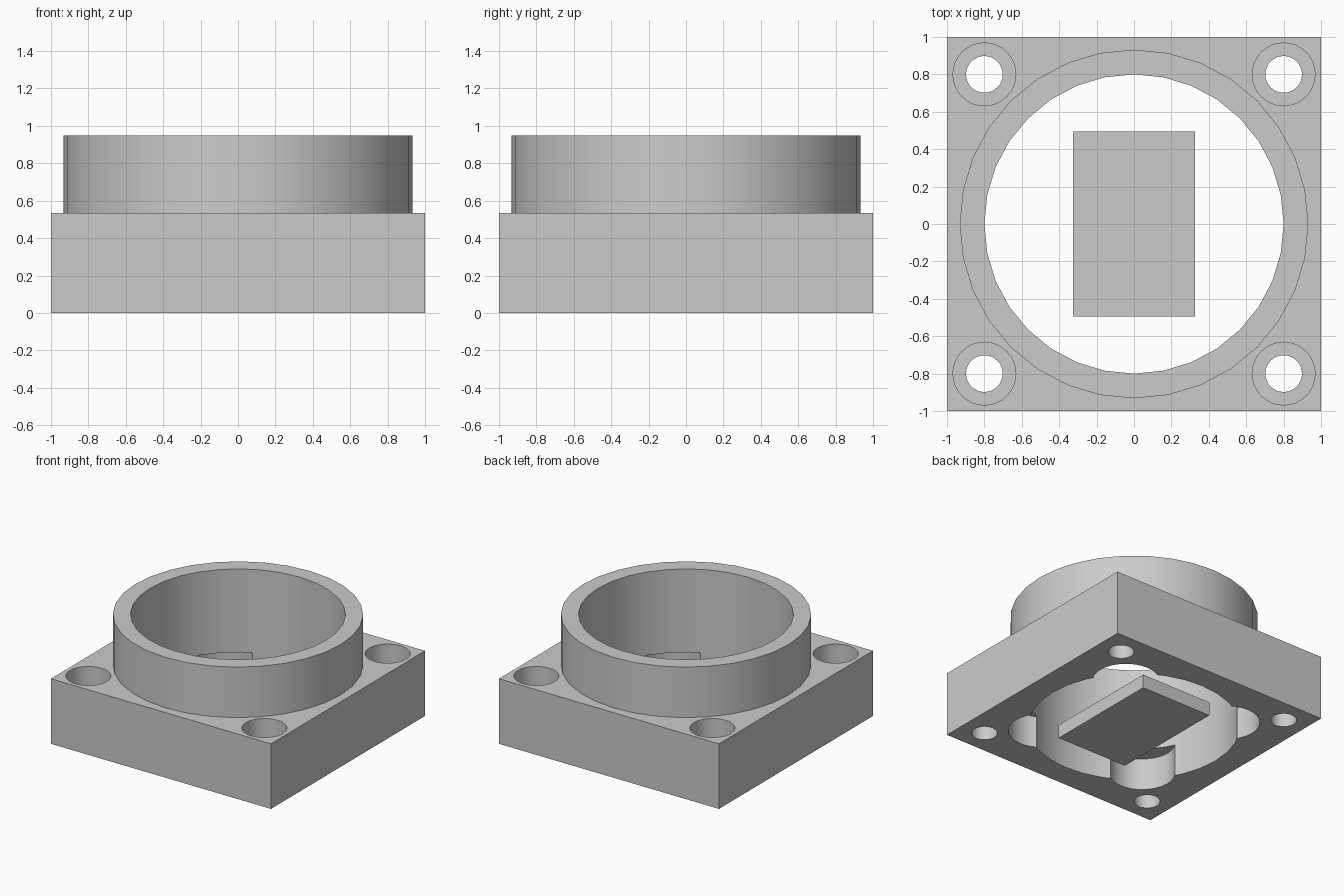
import bpy
import math
from mathutils import Vector

if "Cube" in bpy.data.objects:
    bpy.data.objects.remove(bpy.data.objects["Cube"], do_unlink=True)

# Overall dimensions
BASE_H, TOP_H = 0.535, 0.95
POCKET_H, SEAT_Z = 0.265, 0.265
CORNERS = [(sx, sy) for sx in (-1, 1) for sy in (-1, 1)]

grey = bpy.data.materials.new("plain grey")
grey.use_nodes = True
colour = (0.6, 0.6, 0.6, 1)
grey.diffuse_color = colour
grey.node_tree.nodes["Principled BSDF"].inputs["Base Color"].default_value = colour


def box(name, x, y, z0, z1):
    bpy.ops.mesh.primitive_cube_add(size=1, location=(0, 0, (z0 + z1) / 2))
    ob = bpy.context.object
    ob.name = name
    ob.scale = (x, y, z1 - z0)
    bpy.ops.object.transform_apply(location=True, rotation=False, scale=True)
    ob.data.materials.append(grey)
    return ob


def cylinder(name, r, z0, z1, x=0, y=0):
    bpy.ops.mesh.primitive_cylinder_add(vertices=32, radius=r, depth=z1 - z0,
                                        location=(x, y, (z0 + z1) / 2))
    ob = bpy.context.object
    ob.name = name
    ob.data.materials.append(grey)
    return ob


def combine(target, tool, operation):
    tool.hide_render = True
    mod = target.modifiers.new("bool", "BOOLEAN")
    mod.operation, mod.solver, mod.object = operation, "EXACT", tool
    bpy.context.view_layer.objects.active = target
    bpy.ops.object.modifier_apply(modifier=mod.name)
    bpy.data.objects.remove(tool, do_unlink=True)


# Square base with the round collar
housing = box("housing", 2, 2, 0, BASE_H)
combine(housing, cylinder("collar", 0.932, 0.4, TOP_H), "UNION")

# Central bore
combine(housing, cylinder("bore_cutter", 0.8, -0.2, 1.2), "DIFFERENCE")

# Corner lobes under the bore, screw holes and counterbores
for sx, sy in CORNERS:
    combine(housing, cylinder("lobe_cutter", 0.25, -0.2, POCKET_H,
                              sx * 0.495, sy * 0.495), "DIFFERENCE")
    combine(housing, cylinder("hole_cutter", 0.098, -0.2, 1.2,
                              sx * 0.8, sy * 0.8), "DIFFERENCE")
    combine(housing, cylinder("counterbore_cutter", 0.168, SEAT_Z, 1.2,
                              sx * 0.8, sy * 0.8), "DIFFERENCE")

bpy.ops.object.select_all(action="DESELECT")
housing.select_set(True)
bpy.context.view_layer.objects.active = housing
bpy.ops.object.shade_smooth_by_angle(angle=math.radians(30))

# Loose block in the middle of the opening
box("centre_block", 0.65, 0.99, 0, 0.113)
